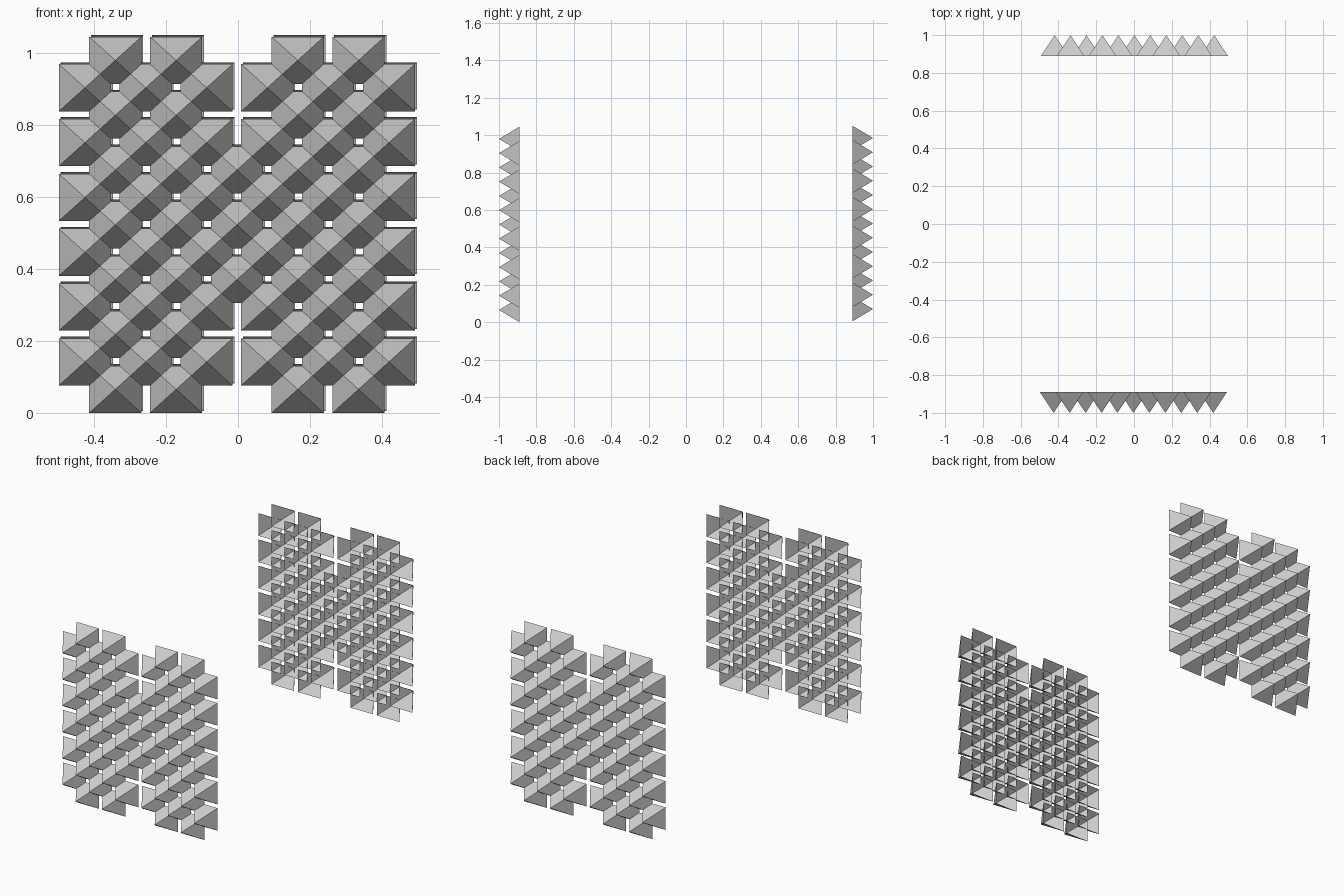
import bpy

if "Cube" in bpy.data.objects:
    bpy.data.objects.remove(bpy.data.objects["Cube"])

COL, ROW = 0.0845, 0.0762      # grid pitch
HW, HH = 0.0725, 0.0655        # half size of a pyramid base
BASE, TIP = 0.89, 1.0          # distance of base and apex from the centre


def spike_panel(name, side, dx, dz):
    """Checkerboard of open, overlapping four-sided pyramids pointing along side * y."""
    verts, faces = [], []
    for row in range(13):
        for col in range(-5, 6):
            if (row + col) % 2:
                continue
            # notches in the middle of the bottom and top edges
            if col == 0 and row not in (4, 6, 8):
                continue
            x, z = col * COL + dx, HH + row * ROW + dz
            n = len(verts)
            verts += [(x + sx * HW, side * BASE, z + sz * HH)
                      for sx, sz in ((-1, -1), (1, -1), (1, 1), (-1, 1))]
            verts.append((x, side * TIP, z))
            for k in range(4):
                tri = (n + k, n + (k + 1) % 4, n + 4)
                faces.append(tri if side < 0 else tri[::-1])
    mesh = bpy.data.meshes.new(name)
    mesh.from_pydata(verts, [], faces)
    obj = bpy.data.objects.new(name, mesh)
    bpy.context.collection.objects.link(obj)
    return obj


# front and back panels, very slightly offset from each other
spike_panel("front_spike_panel", -1, -0.003, 0.0)
spike_panel("back_spike_panel", 1, 0.002, 0.005)
